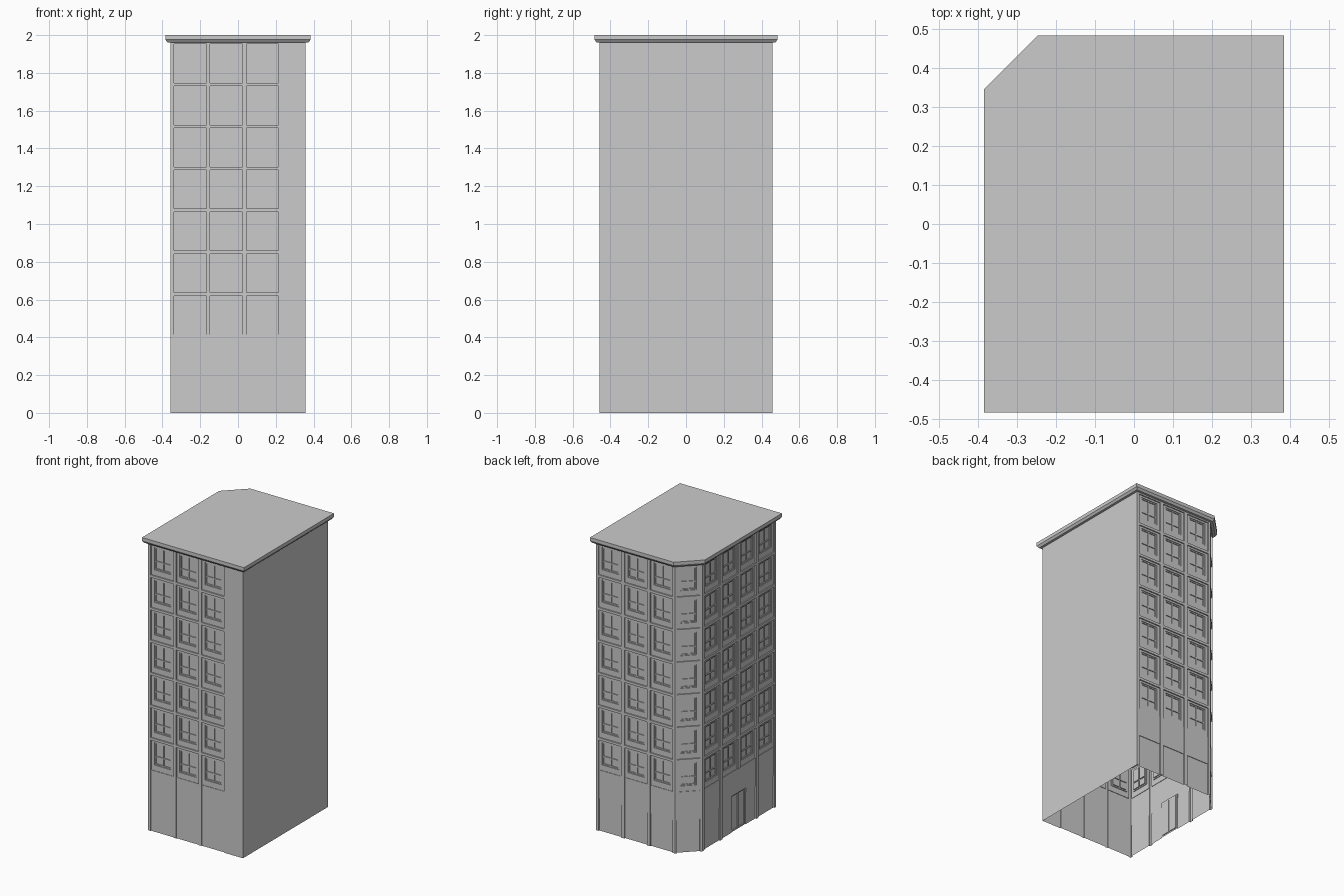
import bpy, bmesh
from mathutils import Vector

if "Cube" in bpy.data.objects:
    bpy.data.objects.remove(bpy.data.objects["Cube"])

FLOORS = [0.62 + 0.222 * i for i in range(7)]
UP = Vector((0, 0, 1))


def outline(o):
    """Footprint with one cut corner, inset by o from the roof edge."""
    c = 0.414 * o
    return [(-.385 + o, -.485 + o), (.385 - o, -.485 + o), (.385 - o, .485 - o),
            (-.247 + c, .485 - o), (-.385 + o, .347 - c)]


def finish(bm, name):
    me = bpy.data.meshes.new(name)
    bm.to_mesh(me)
    bm.free()
    ob = bpy.data.objects.new(name, me)
    bpy.context.collection.objects.link(ob)
    return ob


def facade(name, a, b, rects=()):
    """Wall sheet from a to b with stepped recesses (u0, u1, v0, v1, depth)."""
    a, b = Vector((*a, 0)), Vector((*b, 0))
    d = (b - a).normalized()
    n = d.cross(UP)
    rects = [(0, (b - a).length, 0, 1.965, 0)] + list(rects)
    us = sorted({round(u, 4) for r in rects for u in r[:2]})
    vs = sorted({round(v, 4) for r in rects for v in r[2:4]})
    dep = {}
    for i in range(len(us) - 1):
        for j in range(len(vs) - 1):
            cu, cv = (us[i] + us[i + 1]) / 2, (vs[j] + vs[j + 1]) / 2
            dep[i, j] = [r[4] for r in rects if r[0] < cu < r[1] and r[2] < cv < r[3]][-1]
    bm = bmesh.new()

    def quad(*pts):
        bm.faces.new([bm.verts.new(a + d * u - n * w + UP * v) for u, w, v in pts])

    for (i, j), w in dep.items():
        u0, u1, v0, v1 = us[i], us[i + 1], vs[j], vs[j + 1]
        quad((u0, w, v0), (u1, w, v0), (u1, w, v1), (u0, w, v1))
        r, t = dep.get((i + 1, j), w), dep.get((i, j + 1), w)
        if r != w:
            quad((u1, w, v0), (u1, r, v0), (u1, r, v1), (u1, w, v1))
        if t != w:
            quad((u0, w, v1), (u1, w, v1), (u1, t, v1), (u0, t, v1))
    bmesh.ops.remove_doubles(bm, verts=bm.verts, dist=1e-5)
    return finish(bm, name)


def bays(start, pitch, count, width=0.17):
    """Columns of recessed window bays with sash bars."""
    out = []
    for k in range(count):
        u = start + k * pitch
        m = u + width / 2
        for z in FLOORS:
            out += [(u, u + width, z - .205, z, .008),
                    (u + .022, u + width - .022, z - .167, z - .013, .013),
                    (u + .030, m - .004, z - .159, z - .115, .019),
                    (m + .004, u + width - .030, z - .159, z - .115, .019),
                    (u + .030, m - .004, z - .107, z - .021, .019),
                    (m + .004, u + width - .030, z - .107, z - .021, .019)]
    return out


def ground(u0, u1, band=True):
    """Ground-floor panel, with a lower step where there is a band line."""
    out = [(u0, u1, 0, .415, .005)]
    if band:
        out.append((u0, u1, 0, .22, .009))
    return out


p = outline(0.027)

# Front: three bays and a plain strip
facade("front_wall", p[0], p[1], bays(.02, .191, 3)
       + [r for k in range(3) for r in ground(.02 + k * .191, .19 + k * .191, False)])
# Plain party wall
facade("right_wall", p[1], p[2])
# Back: three bays
facade("back_wall", p[2], p[3], bays(.018, .195, 3)
       + [r for k in range(3) for r in ground(.018 + k * .195, .188 + k * .195)])
# Cut corner: one bay
cl = (Vector(p[4]) - Vector(p[3])).length
facade("corner_wall", p[3], p[4], bays(cl / 2 - .072, 0, 1, .144)
       + ground(cl / 2 - .072, cl / 2 + .072))
# Left: four bays with a double-width entrance
door = [(.33, .48, 0, .25, .013), (.34, .402, .01, .24, .018), (.408, .47, .01, .24, .018)]
facade("left_wall", p[4], p[0], bays(.022, .195, 4)
       + ground(.022, .192) + ground(.217, .582) + ground(.607, .777) + door)

# Roof slab with bevelled cornice
bm = bmesh.new()
rings = [[bm.verts.new((x, y, z)) for x, y in outline(o)]
         for o, z in ((.027, 1.962), (.011, 1.962), (0, 1.976), (0, 2.0))]
for lo, hi in zip(rings, rings[1:]):
    for i in range(5):
        j = (i + 1) % 5
        bm.faces.new((lo[i], lo[j], hi[j], hi[i]))
bm.faces.new(rings[-1])
bm.faces.new(rings[0][::-1])
finish(bm, "roof")
